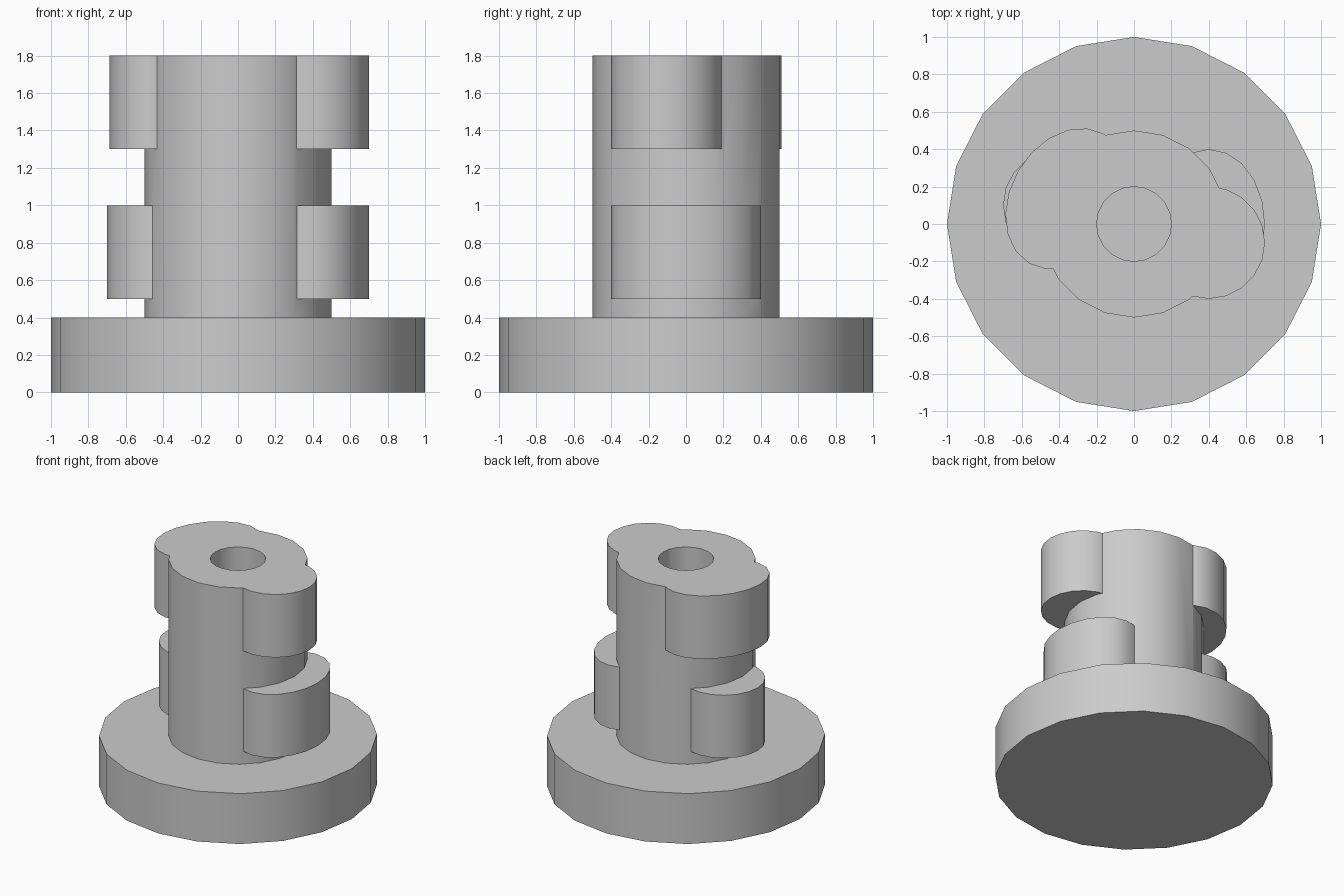
import bpy
import math

cube = bpy.data.objects.get("Cube")
if cube:
    bpy.data.objects.remove(cube, do_unlink=True)

GREY = (0.6, 0.6, 0.6, 1.0)
grey = bpy.data.materials.new("light grey")
grey.use_nodes = True
grey.diffuse_color = GREY
for node in grey.node_tree.nodes:
    if node.type == 'BSDF_PRINCIPLED':
        node.inputs["Base Color"].default_value = GREY


def cylinder(name, x, y, rx, ry, bottom, top, turn=0):
    """Upright 20-sided round or oval prism."""
    bpy.ops.mesh.primitive_cylinder_add(
        vertices=20, radius=1, depth=top - bottom,
        location=(x, y, (bottom + top) / 2),
        rotation=(0, 0, math.radians(turn)))
    obj = bpy.context.object
    obj.name = obj.data.name = name
    obj.scale = (rx, ry, 1)
    bpy.ops.object.transform_apply(location=True, rotation=True, scale=True)
    obj.data.materials.append(grey)
    return obj


def activate(obj):
    bpy.ops.object.select_all(action='DESELECT')
    obj.select_set(True)
    bpy.context.view_layer.objects.active = obj


def combine(target, tool, operation):
    """Apply a boolean and discard the tool."""
    activate(target)
    mod = target.modifiers.new("combine", 'BOOLEAN')
    mod.operation = operation
    mod.solver = 'EXACT'
    mod.object = tool
    tool.hide_render = True
    bpy.ops.object.modifier_apply(modifier=mod.name)
    bpy.data.objects.remove(tool, do_unlink=True)


# Base disc and central column
base = cylinder("base", 0, 0, 1, 1, 0, 0.4)
column = cylinder("lobed_column", 0, 0, 0.5, 0.5, 0.4, 1.8)

# Side lobes, fused with the column: two low, two flush with its top
lobes = [
    cylinder("lower_left_lobe", 0.4, 0, 0.3, 0.4, 0.5, 1.0),
    cylinder("lower_right_lobe", -0.4, 0.1, 0.3, 0.3, 0.5, 1.0),
    cylinder("upper_left_lobe", 0.4, -0.1, 0.3, 0.3, 1.3, 1.8),
    cylinder("upper_right_lobe", -0.36, 0.135, 0.3, 0.4, 1.3, 1.8, turn=-30),
]
for lobe in lobes:
    combine(column, lobe, 'UNION')

# Bore down the middle of the column
combine(column, cylinder("bore_cutter", 0, 0, 0.2, 0.2, 0.3, 1.9), 'DIFFERENCE')

for part in (base, column):
    activate(part)
    bpy.ops.object.shade_smooth_by_angle(angle=math.radians(30))
